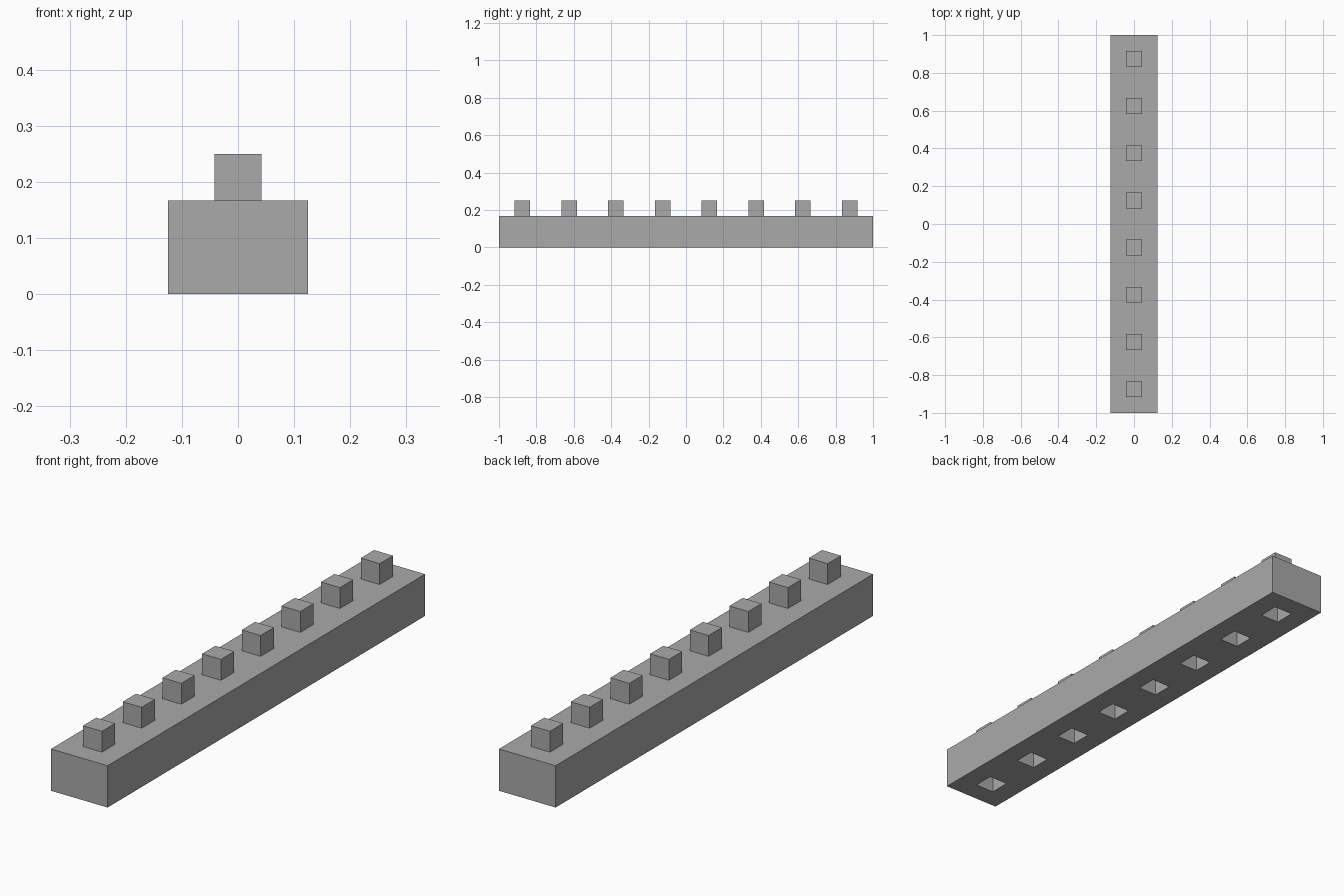
import bpy
import bmesh
from mathutils import Matrix, Vector

cube = bpy.data.objects.get("Cube")
if cube:
    bpy.data.objects.remove(cube, do_unlink=True)

COUNT = 8                # studs along the beam
PITCH = 2 / COUNT        # square cell around each stud
UNIT = PITCH / 3         # stud width, stud height and socket depth
HEIGHT = 2 * UNIT        # beam height without studs

# Plain grey material
grey = bpy.data.materials.new("grey")
grey.use_nodes = True
grey.diffuse_color = (0.4, 0.4, 0.4, 1)
grey.node_tree.nodes["Principled BSDF"].inputs["Base Color"].default_value = grey.diffuse_color

# Long beam, sliced into one square cell per stud
bm = bmesh.new()
bmesh.ops.create_cube(bm, size=1, matrix=Matrix.Translation((0, 0, HEIGHT / 2))
                      @ Matrix.Diagonal((PITCH, 2, HEIGHT, 1)))
for i in range(1, COUNT):
    bmesh.ops.bisect_plane(bm, geom=bm.verts[:] + bm.edges[:] + bm.faces[:],
                           plane_co=(0, -1 + i * PITCH, 0), plane_no=(0, 1, 0))
bm.normal_update()

# Studs rise from the top cells, matching sockets sink into the bottom cells
cells = [f for f in bm.faces if abs(f.normal.z) > 0.9]
bmesh.ops.inset_individual(bm, faces=cells, thickness=UNIT, use_even_offset=True)
for face in bmesh.ops.extrude_discrete_faces(bm, faces=cells)["faces"]:
    bmesh.ops.translate(bm, verts=face.verts[:], vec=Vector((0, 0, UNIT)))
bmesh.ops.recalc_face_normals(bm, faces=bm.faces[:])

mesh = bpy.data.meshes.new("studded_beam")
bm.to_mesh(mesh)
bm.free()
mesh.materials.append(grey)
beam = bpy.data.objects.new("studded_beam", mesh)
bpy.context.collection.objects.link(beam)
